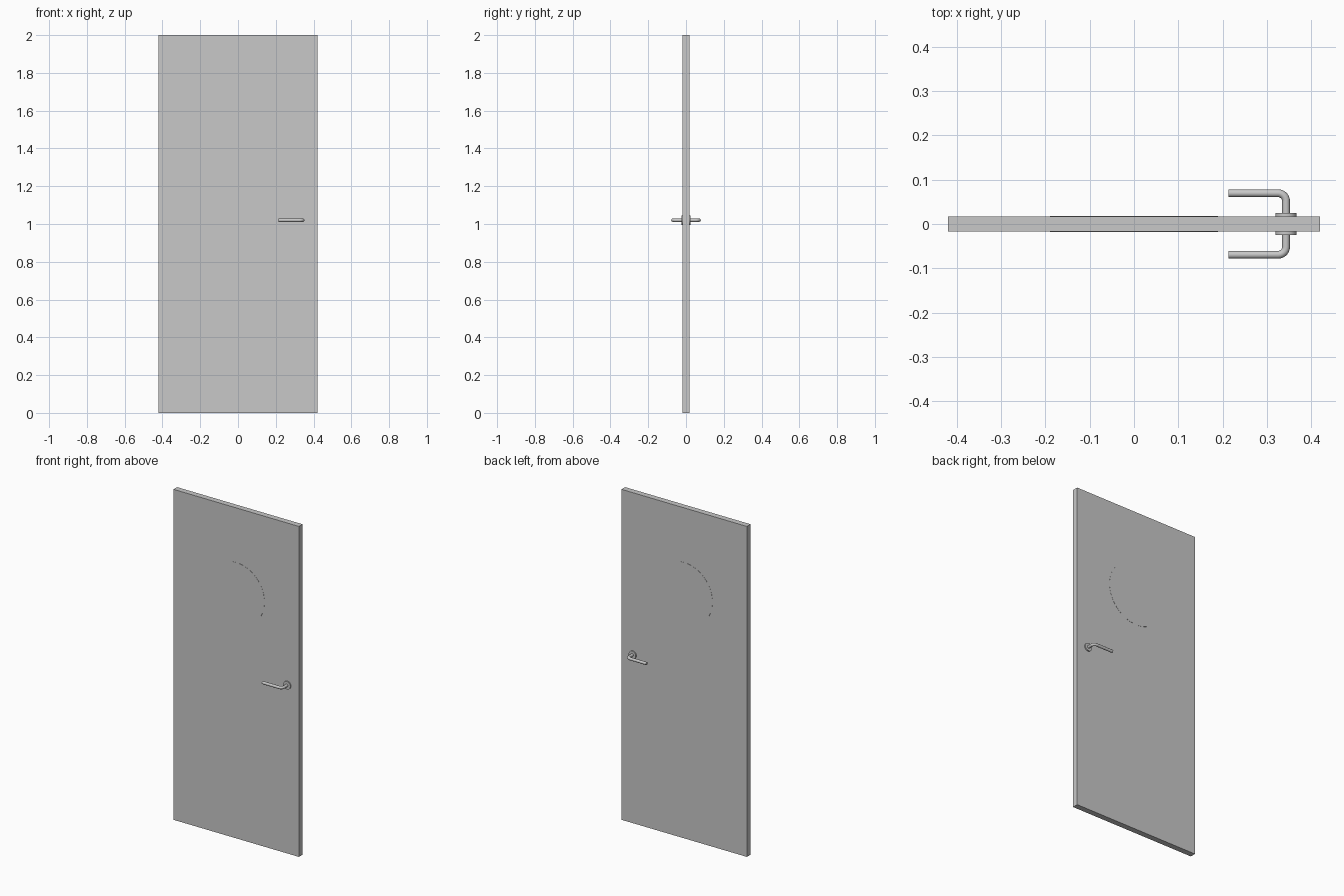
import bpy
import math
from mathutils import Vector

cube = bpy.data.objects.get("Cube")
if cube:
    bpy.data.objects.remove(cube, do_unlink=True)


def make_material(name, rgb):
    mat = bpy.data.materials.new(name)
    mat.use_nodes = True
    mat.diffuse_color = (*rgb, 1)
    mat.node_tree.nodes["Principled BSDF"].inputs["Base Color"].default_value = (*rgb, 1)
    return mat


grey = make_material("light grey", (0.58, 0.58, 0.58))

HALF_THICK = 0.0175
HANDLE_X, HANDLE_Z = 0.3435, 1.02
LEVER_Y, LEVER_END = 0.0695, 0.2135
ROD, BEND = 0.0088, 0.018


def disc(name, x, z, radius, y0, y1, sides):
    """Cylinder whose axis runs front to back, from y0 to y1."""
    bpy.ops.mesh.primitive_cylinder_add(
        vertices=sides, radius=radius, depth=abs(y1 - y0),
        location=(x, (y0 + y1) / 2, z), rotation=(math.pi / 2, 0, 0))
    obj = bpy.context.object
    obj.name = name
    obj.data.materials.append(grey)
    bpy.ops.object.shade_smooth_by_angle(angle=math.radians(35))
    return obj


# Door leaf
bpy.ops.mesh.primitive_cube_add(size=1, location=(0, 0, 1))
leaf = bpy.context.object
leaf.name = "door_leaf"
leaf.scale = (0.84, 2 * HALF_THICK, 2)
bpy.ops.object.transform_apply(location=False, rotation=False, scale=True)
leaf.data.materials.append(grey)

# Round window panel, barely proud of both faces
disc("round_window", 0, 1.48, 0.19, -HALF_THICK - 0.001, HALF_THICK + 0.001, 64)


def lever(name, side):
    """Round rod: out from the door, round a bend, then along the face."""
    curve = bpy.data.curves.new(name, "CURVE")
    curve.dimensions = "3D"
    curve.bevel_depth = ROD
    curve.bevel_resolution = 4
    curve.use_fill_caps = True
    spline = curve.splines.new("POLY")
    path = [Vector((HANDLE_X, 0, HANDLE_Z))]
    for i in range(9):
        a = math.pi / 2 * i / 8
        path.append(Vector((HANDLE_X - BEND + BEND * math.cos(a),
                            side * (LEVER_Y - BEND + BEND * math.sin(a)), HANDLE_Z)))
    path.append(Vector((LEVER_END, side * LEVER_Y, HANDLE_Z)))
    spline.points.add(len(path) - 1)
    for point, co in zip(spline.points, path):
        point.co = (*co, 1)
    obj = bpy.data.objects.new(name, curve)
    bpy.context.collection.objects.link(obj)
    curve.materials.append(grey)
    bpy.ops.object.select_all(action="DESELECT")
    obj.select_set(True)
    bpy.context.view_layer.objects.active = obj
    bpy.ops.object.convert(target="MESH")
    bpy.ops.object.shade_smooth_by_angle(angle=math.radians(40))


# Handle set on each face
for label, side in (("front", -1), ("back", 1)):
    disc(label + "_rosette", HANDLE_X, HANDLE_Z, 0.024,
         side * (HALF_THICK - 0.002), side * 0.0245, 32)
    lever(label + "_lever", side)
